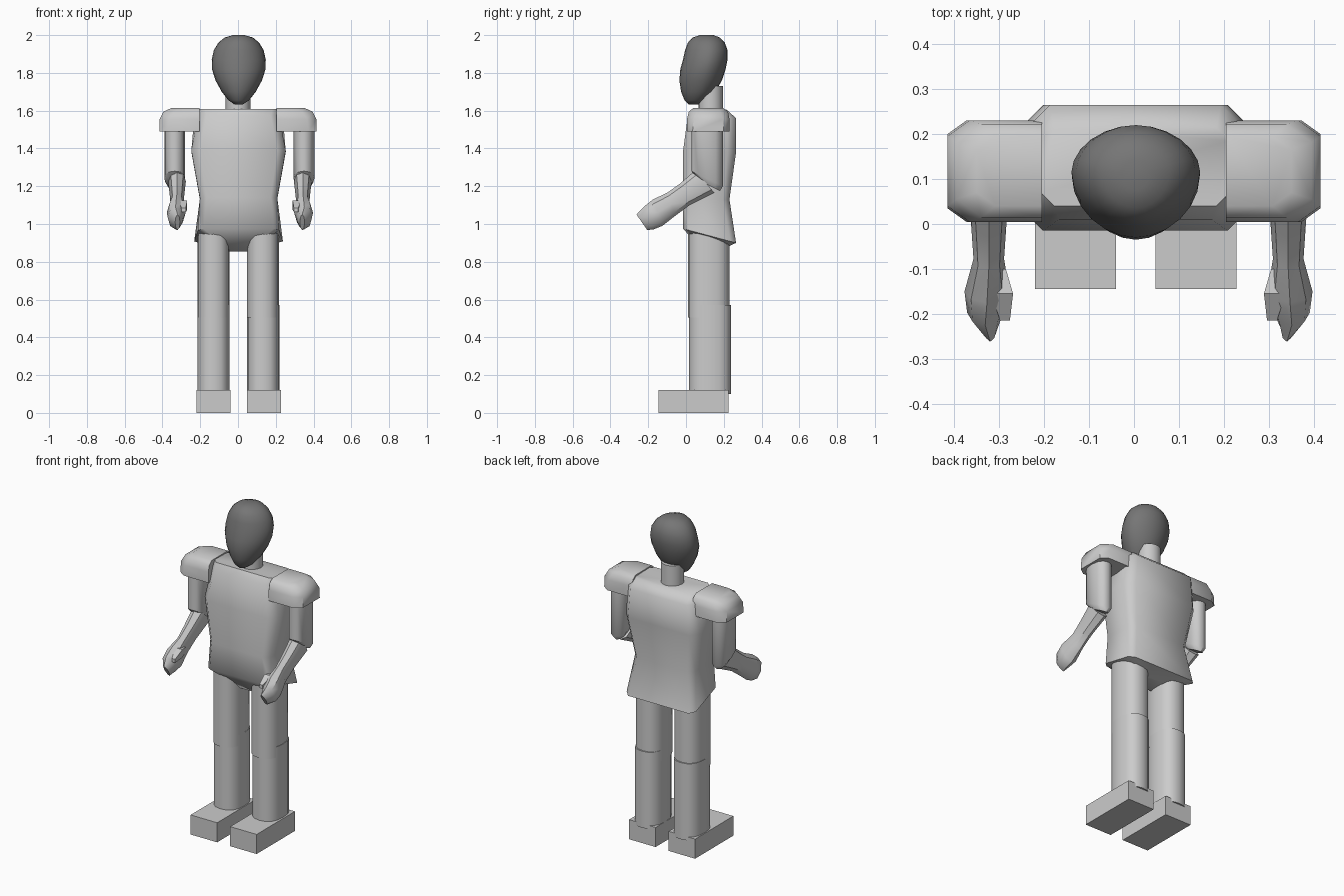
import bpy, bmesh, math
from mathutils import Vector

if "Cube" in bpy.data.objects:
    bpy.data.objects.remove(bpy.data.objects["Cube"])


def material(name, v):
    m = bpy.data.materials.new(name)
    m.diffuse_color = (v, v, v, 1)
    m.use_nodes = True
    m.node_tree.nodes["Principled BSDF"].inputs["Base Color"].default_value = m.diffuse_color
    return m


LIGHT = material("light grey", 0.6)
DARK = material("dark grey", 0.18)


def loft(name, rings, mat=LIGHT, angle=40):
    """Skin a list of equal-length point rings and cap both ends."""
    bm = bmesh.new()
    vs = [[bm.verts.new(p) for p in r] for r in rings]
    n = len(vs[0])
    for a, b in zip(vs, vs[1:]):
        for i in range(n):
            j = (i + 1) % n
            bm.faces.new((a[i], a[j], b[j], b[i]))
    bm.faces.new(vs[0])
    bm.faces.new(vs[-1])
    bmesh.ops.recalc_face_normals(bm, faces=bm.faces)
    me = bpy.data.meshes.new(name)
    bm.to_mesh(me)
    bm.free()
    ob = bpy.data.objects.new(name, me)
    bpy.context.collection.objects.link(ob)
    me.materials.append(mat)
    bpy.ops.object.select_all(action='DESELECT')
    ob.select_set(True)
    bpy.context.view_layer.objects.active = ob
    if angle:
        bpy.ops.object.shade_smooth_by_angle(angle=math.radians(angle))
    return ob


def oval(x0, x1, y0, y1, zf, zb=None, n=16, power=2.0, mid=0.5):
    """Rounded ring; zf/zb tilt it front to back, mid places its widest depth."""
    zb = zf if zb is None else zb
    pts = []
    cx, cy = (x0 + x1) / 2, y0 + (y1 - y0) * mid
    for i in range(n):
        a = 2 * math.pi * i / n
        c, s = math.cos(a), math.sin(a)
        c = math.copysign(abs(c) ** (2 / power), c)
        s = math.copysign(abs(s) ** (2 / power), s)
        y = cy + s * ((y1 - cy) if s > 0 else (cy - y0))
        t = (y - y0) / (y1 - y0)
        pts.append((cx + c * (x1 - x0) / 2, y, zf + (zb - zf) * t))
    return pts


def chamfered(hw_f, hw_b, y0, y1, zf, zb, c):
    """Symmetric rectangle with cut corners."""
    flat = [(-hw_f + c, y0), (hw_f - c, y0), (hw_f, y0 + c), (hw_b, y1 - c),
            (hw_b - c, y1), (-hw_b + c, y1), (-hw_b, y1 - c), (-hw_f, y0 + c)]
    return [(x + 0.003, y, zf + (zb - zf) * (y - y0) / (y1 - y0)) for x, y in flat]


# Head: egg shape with a narrow chin
head = [(1.633, .022, .015, .07), (1.655, .055, -.008, .105), (1.70, .09, -.026, .155),
        (1.76, .123, -.035, .19), (1.82, .142, -.03, .21), (1.87, .143, -.016, .22),
        (1.92, .132, -.005, .22), (1.96, .108, .01, .205), (1.987, .075, .035, .18),
        (2.0, .03, .075, .145)]
loft("head", [oval(.004 - w, .004 + w, a, b, z, n=24, power=1.9, mid=.56)
              for z, w, a, b in head], DARK, 60)

# Neck
loft("neck", [oval(-.065, .065, .065, .195, z) for z in (1.57, 1.73)])

# Torso: tapered jacket closing to a small pelvis block
loft("torso", [
    chamfered(.21, .21, .04, .215, 1.61, 1.605, .03),
    chamfered(.215, .235, .01, .265, 1.575, 1.56, .045),
    chamfered(.25, .25, -.015, .265, 1.39, 1.38, .045),
    chamfered(.205, .205, -.015, .23, 1.14, 1.13, .035),
    chamfered(.215, .235, -.015, .265, .975, .90, .03),
    chamfered(.065, .065, .09, .19, .855, .865, .015)], angle=50)


def shoulder(s):
    rings = []
    for z, out, y0, y1, c in ((1.49, .415, .005, .23, .03), (1.555, .415, .005, .23, .035),
                              (1.595, .395, .015, .222, .04), (1.615, .35, .04, .195, .03)):
        xy = [(.205, y0), (out - c * 1.4, y0), (out, y0 + c),
              (out, y1 - c), (out - c * 1.4, y1), (.205, y1)]
        rings.append([(s * x, y, z) for x, y in xy])
    return rings


for s, side in ((-1, "left"), (1, "right")):
    def span(a, b, off=.005):
        return sorted((s * a + off, s * b + off))

    # Shoulder pad
    loft(side + "_shoulder_pad", shoulder(s), angle=50)

    # Upper arm with slanted elbow end
    x0, x1 = span(.287, .397, .007)
    loft(side + "_upper_arm", [oval(x0, x1, .028, .195, 1.52, n=12, power=2.3),
                               oval(x0, x1, .028, .195, 1.28, 1.20, n=12, power=2.3),
                               oval(x0 + .02, x1 - .02, .07, .18, 1.23, 1.175, n=12)])

    # Forearm and hand: each ring runs from a top point to a bottom point
    cx = s * .333 + .01
    rings = []
    for ty, tz, by, bz, hx, shift in ((.05, 1.285, .15, 1.165, .047, 0),
                                      (-.03, 1.215, .02, 1.10, .039, 0),
                                      (-.10, 1.165, -.055, 1.045, .034, 0),
                                      (-.175, 1.13, -.125, .99, .05, .004),
                                      (-.225, 1.09, -.17, .972, .04, .008),
                                      (-.262, 1.05, -.205, .968, .013, -.003)):
        top, bot = Vector((cx + s * shift, ty, tz)), Vector((cx + s * shift, by, bz))
        mid, half = (top + bot) / 2, (top - bot) / 2
        rings.append([mid + half * math.sin(k * math.pi / 4)
                      + Vector((hx * math.cos(k * math.pi / 4), 0, 0)) for k in range(8)])
    loft(side + "_forearm_hand", rings)

    # Thumb
    rings = []
    for y, z, r, inner in ((-.10, 1.10, .015, .31), (-.155, 1.10, .024, .303),
                           (-.215, 1.075, .011, .297)):
        x = s * inner + .01
        rings.append([(x - r, y, z - r), (x + r, y, z - r), (x + r, y, z + r), (x - r, y, z + r)])
    loft(side + "_thumb", rings)

    # Thigh and shin, overlapping at the knee
    x0, x1 = span(.046, .215, .001)
    loft(side + "_thigh", [oval(x0, x1, .010, .230, z, power=2.5) for z in (.505, .97)])
    x0, x1 = span(.046, .217, .002)
    loft(side + "_shin", [oval(x0, x1, .016, .238, z, power=2.5) for z in (.10, .57)])

    # Foot block
    x0, x1 = span(.044, .224, .004)
    loft(side + "_foot", [[(x0, -.145, z), (x1, -.145, z), (x1, .226, z), (x0, .226, z)]
                          for z in (0, .12)], angle=0)
